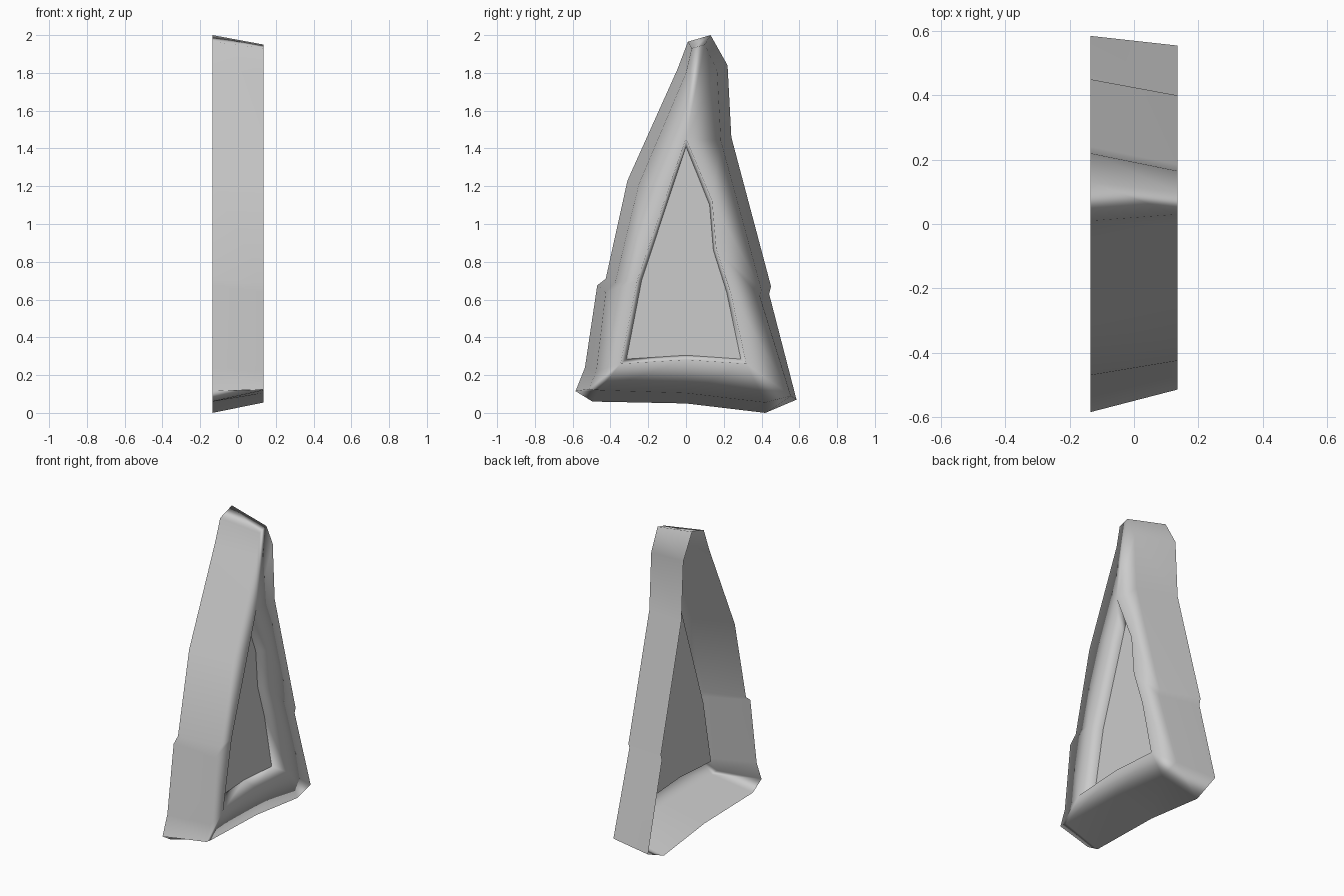
import bpy
import bmesh
import math

default_cube = bpy.data.objects.get("Cube")
if default_cube:
    bpy.data.objects.remove(default_cube, do_unlink=True)

HALF_DEPTH = 0.135
PANE_X = 0.04

# One plain stone colour for everything
stone = bpy.data.materials.new("stone_grey")
stone.use_nodes = True
colour = (0.6, 0.6, 0.6, 1)
stone.diffuse_color = colour
stone.node_tree.nodes["Principled BSDF"].inputs["Base Color"].default_value = colour

# Outlines as (y, z), running counter-clockwise from the top
back_outline = [(.13, 2), (.01, 1.965), (-.045, 1.82), (-.31, 1.23),
                (-.425, .71), (-.47, .675), (-.535, .24), (-.585, .115),
                (-.495, .06), (0, .05), (.42, 0), (.585, .07),
                (.44, .63), (.45, .67), (.24, 1.46), (.22, 1.84)]
face_outline = [(.1, 1.95), (.03, 1.93), (0, 1.8), (-.25, 1.21),
                (-.375, .69), (-.425, .64), (-.475, .22), (-.515, .125),
                (-.46, .12), (0, .105), (.42, .055), (.555, .09),
                (.39, .62), (.4, .65), (.185, 1.44), (.165, 1.81)]
pane_outline = [(0, 1.41), (-.07, 1.2), (-.235, .7), (-.315, .285), (0, .305),
                (.29, .285), (.215, .64), (.145, .86), (.125, 1.1)]
# Opening point that each face outline point joins to
opening_link = [0, 0, 0, 1, 2, 2, 3, 3, 3, 4, 5, 5, 6, 7, 8, 0]


def widen(points, factor_y, factor_z, centre_z):
    """Scale an outline about a point on the middle axis."""
    return [(y * factor_y, centre_z + (z - centre_z) * factor_z) for y, z in points]


def add_ring(bm, points, x):
    return [bm.verts.new((x, y, z)) for y, z in points]


def join_rings(bm, outer, inner, link=None):
    """Join two rings with quads, or triangles where points share a partner."""
    count = len(outer)
    link = link or list(range(count))
    for i in range(count):
        j = (i + 1) % count
        corners = [outer[i], outer[j], inner[link[j]]]
        if link[i] != link[j]:
            corners.append(inner[link[i]])
        bm.faces.new(corners)


def finish(bm, name):
    mesh = bpy.data.meshes.new(name)
    bm.to_mesh(mesh)
    bm.free()
    mesh.materials.append(stone)
    obj = bpy.data.objects.new(name, mesh)
    bpy.context.collection.objects.link(obj)
    return obj


# Frame: open-backed outer wall, front face and reveal around the opening
bm = bmesh.new()
back = add_ring(bm, back_outline, -HALF_DEPTH)
face = add_ring(bm, face_outline, HALF_DEPTH)
opening = add_ring(bm, widen(pane_outline, 1.1, 1.06, .7), HALF_DEPTH)
seat = add_ring(bm, pane_outline, PANE_X)
join_rings(bm, back, face)
join_rings(bm, face, opening, opening_link)
join_rings(bm, opening, seat)
for f in bm.faces:
    f.smooth = True
# Hard corners run only along the depth of the outer wall
wall_corners = [bm.edges.get(pair) for pair in zip(back, face)]
for edge in wall_corners:
    if edge.calc_face_angle(0) > math.radians(35):
        edge.smooth = False
frame = finish(bm, "window_frame")

# Soft shading led by the broad outer walls
soft = frame.modifiers.new("soft_shading", 'WEIGHTED_NORMAL')
soft.mode = 'FACE_AREA'
soft.weight = 80
soft.keep_sharp = True

# Flat pane closing the opening
bm = bmesh.new()
bm.faces.new(add_ring(bm, pane_outline, PANE_X))
finish(bm, "window_pane")
